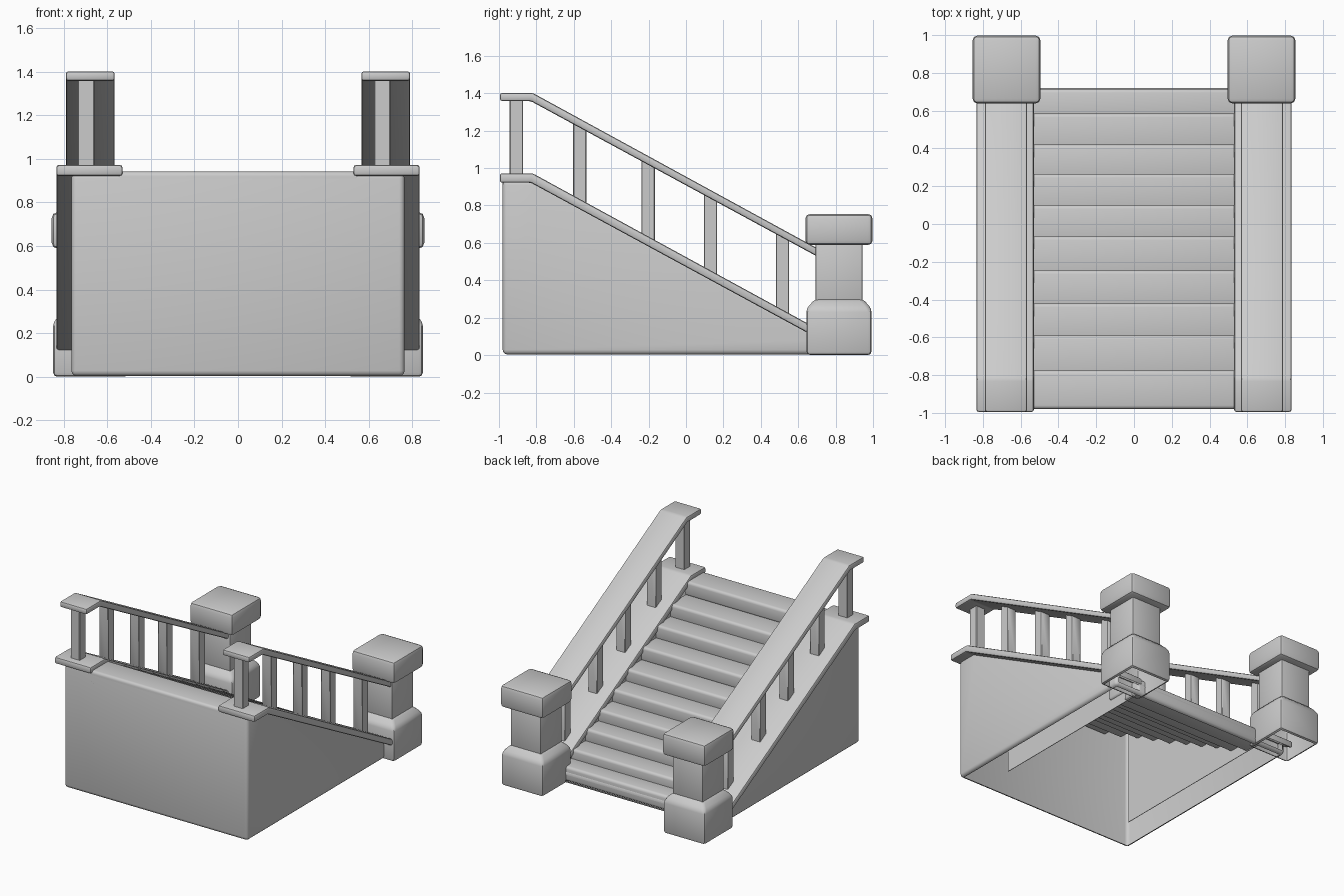
import bpy, bmesh

if "Cube" in bpy.data.objects:
    bpy.data.objects.remove(bpy.data.objects["Cube"])


def prism(name, pts, x0, x1, bevel=0.012, segs=2, mirror=True, drop=None):
    """Extrude a side-view (y, z) outline from x0 to x1, round its edges, mirror it."""
    bm = bmesh.new()
    a = [bm.verts.new((x0, y, z)) for y, z in pts]
    b = [bm.verts.new((x1, y, z)) for y, z in pts]
    bm.faces.new(a)
    bm.faces.new(b[::-1])
    n = len(pts)
    for i in range(n):
        j = (i + 1) % n
        bm.faces.new((a[i], b[i], b[j], a[j]))
    bmesh.ops.recalc_face_normals(bm, faces=bm.faces)
    if bevel:
        bmesh.ops.bevel(bm, geom=bm.edges[:], offset=bevel, segments=segs,
                        profile=0.5, affect='EDGES')
    bm.normal_update()
    if drop:
        bmesh.ops.delete(bm, geom=[f for f in bm.faces if drop(f)], context='FACES')
    return finish(name, bm, mirror)


def finish(name, bm, mirror):
    me = bpy.data.meshes.new(name)
    bm.to_mesh(me)
    bm.free()
    ob = bpy.data.objects.new(name, me)
    bpy.context.collection.objects.link(ob)
    if mirror:
        ob.modifiers.new("Mirror", 'MIRROR').use_mirror_merge = False
    bpy.ops.object.select_all(action='DESELECT')
    ob.select_set(True)
    bpy.context.view_layer.objects.active = ob
    bpy.ops.object.shade_smooth_by_angle(angle=0.6)
    return ob


def box(y0, y1, z0, z1):
    return [(y0, z0), (y1, z0), (y1, z1), (y0, z1)]


SLOPE = 0.546


def line(y, z_top):
    """Height of a rail running flat to y = -0.82 and then downhill."""
    return z_top - SLOPE * max(0.0, y + 0.82)


def rail(z_top, t, y_end):
    return [(-0.995, z_top - t), (-0.83, z_top - t), (y_end, line(y_end, z_top) - t),
            (y_end, line(y_end, z_top)), (-0.82, z_top), (-0.995, z_top)]


# Hollow wedge body: front wall and two side walls, open below and under the stairs
prism("body_shell", [(-0.98, 0.003), (0.72, 0.003), (0.72, 0.095), (-0.81, 0.935), (-0.98, 0.935)],
      -0.765, 0.765, 0.025, 3, mirror=False,
      drop=lambda f: f.calc_area() > 0.05 and (f.normal.z < -0.9 or f.normal.y > 0.3 or f.normal.z > 0.9))

# Thin inner panels closing the step ends
prism("inner_side_panel", [(-0.71, 0.012), (0.7, 0.012), (0.7, 0.08), (-0.71, 0.86)],
      0.545, 0.549, 0)

# Steps with rounded nosings, each just below the base planks
edges = [-0.98, -0.775, -0.59, -0.42, -0.245, -0.065, 0.1, 0.265, 0.42, 0.585, 0.715]
for i in range(10):
    top = min(0.943, line(edges[i + 1], 0.972) - 0.006)
    y0 = edges[i] - (0.03 if i else 0)
    prism(f"step_{i + 1}", box(y0, edges[i + 1], top - 0.11, top), -0.56, 0.56, 0.02, 3, mirror=False)

# Sloping base planks and handrails
prism("base_plank", rail(0.972, 0.05, 0.72), 0.53, 0.834)
prism("handrail", rail(1.402, 0.044, 0.72), 0.566, 0.79)

# Balusters between plank and handrail
for side, x in (("left", -0.697), ("right", 0.662)):
    for i, y in enumerate((-0.907, -0.568, -0.203, 0.131, 0.516)):
        lo, hi, h = y - 0.036, y + 0.036, 0.02
        prism(f"{side}_baluster_{i + 1}",
              [(lo, line(lo, 0.972) - h), (hi, line(hi, 0.972) - h),
               (hi, line(hi, 1.402) - h), (lo, line(lo, 1.402) - h)],
              x - 0.038, x + 0.038, 0.004, 1, mirror=False)


# Newel posts
def taper_block(name, levels, bevel, open_bottom=False):
    """Stack of square rings (half width, z) around the post axis."""
    bm = bmesh.new()
    cx, cy = 0.675, 0.818
    rings = [[bm.verts.new((cx + sx * w, cy + sy * w, z))
              for sx, sy in ((-1, -1), (1, -1), (1, 1), (-1, 1))] for w, z in levels]
    bm.faces.new(rings[0][::-1])
    bm.faces.new(rings[-1])
    for r, q in zip(rings, rings[1:]):
        for k in range(4):
            m = (k + 1) % 4
            bm.faces.new((r[k], r[m], q[m], q[k]))
    bmesh.ops.recalc_face_normals(bm, faces=bm.faces)
    bmesh.ops.bevel(bm, geom=bm.edges[:], offset=bevel, segments=2, profile=0.5, affect='EDGES')
    bm.normal_update()
    if open_bottom:
        bmesh.ops.delete(bm, geom=[f for f in bm.faces if f.normal.z < -0.95 and f.calc_area() > 0.05],
                         context='FACES')
    finish(name, bm, True)


taper_block("post_base", [(0.174, 0.0), (0.174, 0.25), (0.125, 0.302)], 0.02, True)
taper_block("post_shaft", [(0.125, 0.27), (0.125, 0.62)], 0.006)
taper_block("post_cap", [(0.18, 0.588), (0.18, 0.755)], 0.026)
